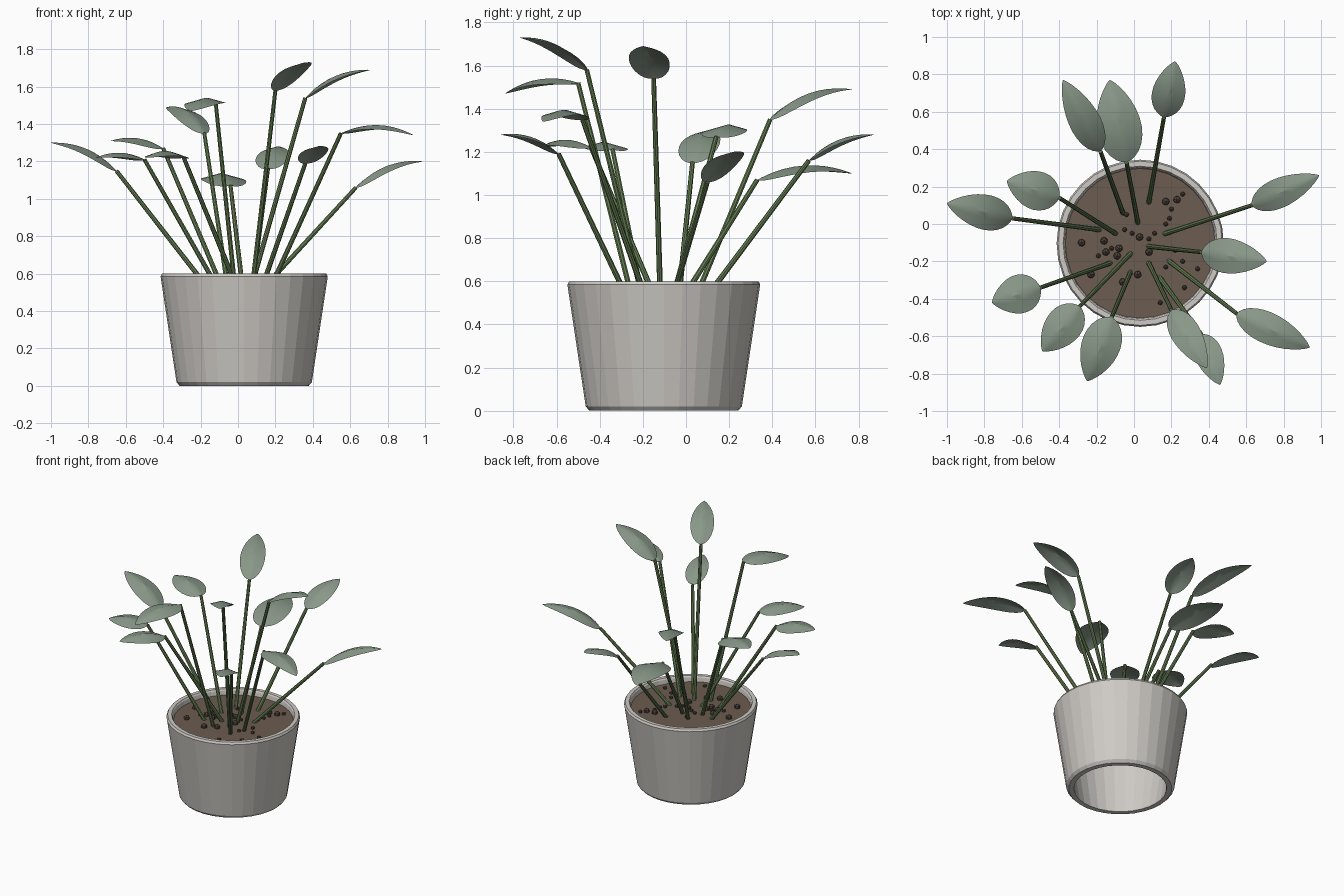
import bpy
import bmesh
import random
from math import sin, cos, tau, pi, radians
from mathutils import Vector, Matrix

if "Cube" in bpy.data.objects:
    bpy.data.objects.remove(bpy.data.objects["Cube"], do_unlink=True)


def material(name, rgb):
    mat = bpy.data.materials.new(name)
    mat.use_nodes = True
    color = (*rgb, 1)
    mat.diffuse_color = color
    shader = mat.node_tree.nodes["Principled BSDF"]
    shader.inputs["Base Color"].default_value = color
    shader.inputs["Roughness"].default_value = 0.8
    return mat


clay = material("pale_grey_clay", (0.62, 0.595, 0.56))
earth = material("brown_soil", (0.15, 0.108, 0.08))
stone = material("dark_brown_pebble", (0.09, 0.065, 0.05))
stem_green = material("stem_green", (0.13, 0.21, 0.085))
leaf_green = material("sage_leaf_green", (0.25, 0.315, 0.25))

CENTER = Vector((0.033, -0.103, 0))
SOIL_Z = 0.56


def finish(bm, name, mat, smooth=False):
    mesh = bpy.data.meshes.new(name)
    bm.to_mesh(mesh)
    bm.free()
    mesh.materials.append(mat)
    obj = bpy.data.objects.new(name, mesh)
    bpy.context.collection.objects.link(obj)
    if smooth:
        bpy.ops.object.select_all(action='DESELECT')
        obj.select_set(True)
        bpy.context.view_layer.objects.active = obj
        bpy.ops.object.shade_smooth_by_angle(angle=radians(30))
    return obj


def grid_faces(bm, rows):
    for a, b in zip(rows, rows[1:]):
        for i in range(len(a) - 1):
            bm.faces.new((a[i], a[i + 1], b[i + 1], b[i]))


# Tapered pot wall, open underneath, with chamfered rim and foot
def make_pot(sides=32):
    profile = [(0.345, 0), (0.362, 0.02), (0.447, 0.585), (0.439, 0.6),
               (0.412, 0.6), (0.405, 0.59), (0.308, 0.01), (0.31, 0)]
    bm = bmesh.new()
    rows = []
    for r, z in profile:
        ring = [bm.verts.new(CENTER + Vector((r * cos(tau * i / sides), r * sin(tau * i / sides), z)))
                for i in range(sides)]
        rows.append(ring + ring[:1])
    grid_faces(bm, rows + rows[:1])
    bmesh.ops.recalc_face_normals(bm, faces=bm.faces)
    finish(bm, "pot", clay)


# Soil disc
def make_soil():
    bm = bmesh.new()
    bmesh.ops.create_circle(bm, cap_ends=True, segments=32, radius=0.401,
                            matrix=Matrix.Translation(CENTER + Vector((0, 0, SOIL_Z))))
    finish(bm, "soil", earth)


# Pebbles in two sizes, each turned at random
def make_pebbles():
    random.seed(4)
    large = [(0.17, 0.12), (0.23, 0.13), (0.03, -0.07), (-0.16, -0.09), (-0.28, -0.1), (-0.08, -0.13),
             (-0.15, -0.15), (-0.09, -0.17), (0.08, -0.15), (-0.23, -0.27), (-0.06, -0.31), (0.02, -0.27)]
    small = [(0.26, 0.16), (0.2, 0.08), (0.17, 0), (0.19, 0.03), (-0.04, 0.05), (-0.05, -0.03),
             (-0.01, -0.05), (0.11, -0.05), (0.08, -0.08), (-0.19, -0.17), (-0.12, -0.13),
             (0.17, -0.23), (0.26, -0.2), (0.34, -0.24), (0.27, -0.34), (0.14, -0.42), (0.22, -0.14)]
    bm = bmesh.new()
    for spots, radius in ((large, 0.022), (small, 0.014)):
        for x, y in spots:
            turn = Matrix.Rotation(random.uniform(0, tau), 4, 'Z')
            place = Matrix.Translation((x, y, SOIL_Z + radius * 0.4))
            bmesh.ops.create_icosphere(bm, subdivisions=1, radius=radius, matrix=place @ turn)
    finish(bm, "pebbles", stone)


# Straight stem from the soil to the leaf
def make_stem(number, root, top):
    axis = top - root
    start = root - axis.normalized() * 0.04
    bm = bmesh.new()
    turn = axis.to_track_quat('Z', 'Y').to_matrix().to_4x4()
    bmesh.ops.create_cone(bm, cap_ends=True, segments=8, radius1=0.0135, radius2=0.011,
                          depth=(top - start).length,
                          matrix=Matrix.Translation((start + top) / 2) @ turn)
    finish(bm, f"stem_{number}", stem_green, True)


# Arched leaf with a pointed tip, creased along the midrib
def make_leaf(number, base, tip, width, steps=14):
    along = tip - base
    side = along.cross(Vector((0, 0, 1))).normalized()
    up = side.cross(along).normalized()
    bm = bmesh.new()
    rows = []
    for i in range(steps + 1):
        t = (1 - cos(pi * i / steps)) / 2
        mid = base + along * t + up * (0.46 * along.length * t * (1 - t))
        half = width * 1.28 * t ** 0.58 * (1 - t) ** 0.82
        rows.append([bm.verts.new(mid + side * (half * s / 3) - up * (0.27 * half * abs(s) / 3))
                     for s in range(-3, 4)])
    grid_faces(bm, rows)
    bmesh.ops.remove_doubles(bm, verts=bm.verts, dist=0.0005)
    bmesh.ops.recalc_face_normals(bm, faces=bm.faces)
    if sum(f.normal.z for f in bm.faces) < 0:
        bmesh.ops.reverse_faces(bm, faces=bm.faces)
    finish(bm, f"leaf_{number}", leaf_green, True)


make_pot()
make_soil()
make_pebbles()

# Root x y, leaf base x y z, leaf tip x y z, leaf width
plants = [
    ((0.08, 0.12), (0.16, 0.57, 1.16), (0.22, 0.87, 1.28), 0.18),
    ((0.02, 0.01), (-0.04, 0.33, 1.07), (-0.13, 0.77, 1.1), 0.24),
    ((-0.06, 0.06), (-0.18, 0.39, 1.35), (-0.38, 0.77, 1.49), 0.17),
    ((-0.1, -0.05), (-0.4, 0.14, 1.27), (-0.68, 0.23, 1.31), 0.21),
    ((-0.19, -0.03), (-0.65, 0.03, 1.15), (-1, 0.11, 1.3), 0.19),
    ((-0.13, -0.21), (-0.5, -0.34, 1.21), (-0.76, -0.42, 1.22), 0.21),
    ((-0.02, -0.16), (-0.29, -0.44, 1.22), (-0.49, -0.68, 1.22), 0.2),
    ((-0.02, -0.26), (-0.12, -0.5, 1.52), (-0.25, -0.84, 1.47), 0.21),
    ((0.08, -0.21), (0.2, -0.46, 1.58), (0.39, -0.77, 1.73), 0.16),
    ((0.14, -0.29), (0.36, -0.59, 1.19), (0.46, -0.86, 1.28), 0.15),
    ((0.19, -0.2), (0.55, -0.48, 1.35), (0.94, -0.66, 1.34), 0.17),
    ((0.08, -0.12), (0.36, -0.15, 1.54), (0.71, -0.2, 1.69), 0.19),
    ((0.17, -0.05), (0.63, 0.1, 1.06), (0.99, 0.26, 1.2), 0.16),
]
for n, (root, base, tip, width) in enumerate(plants, 1):
    make_stem(n, Vector((*root, SOIL_Z)), Vector(base))
    make_leaf(n, Vector(base), Vector(tip), width)
